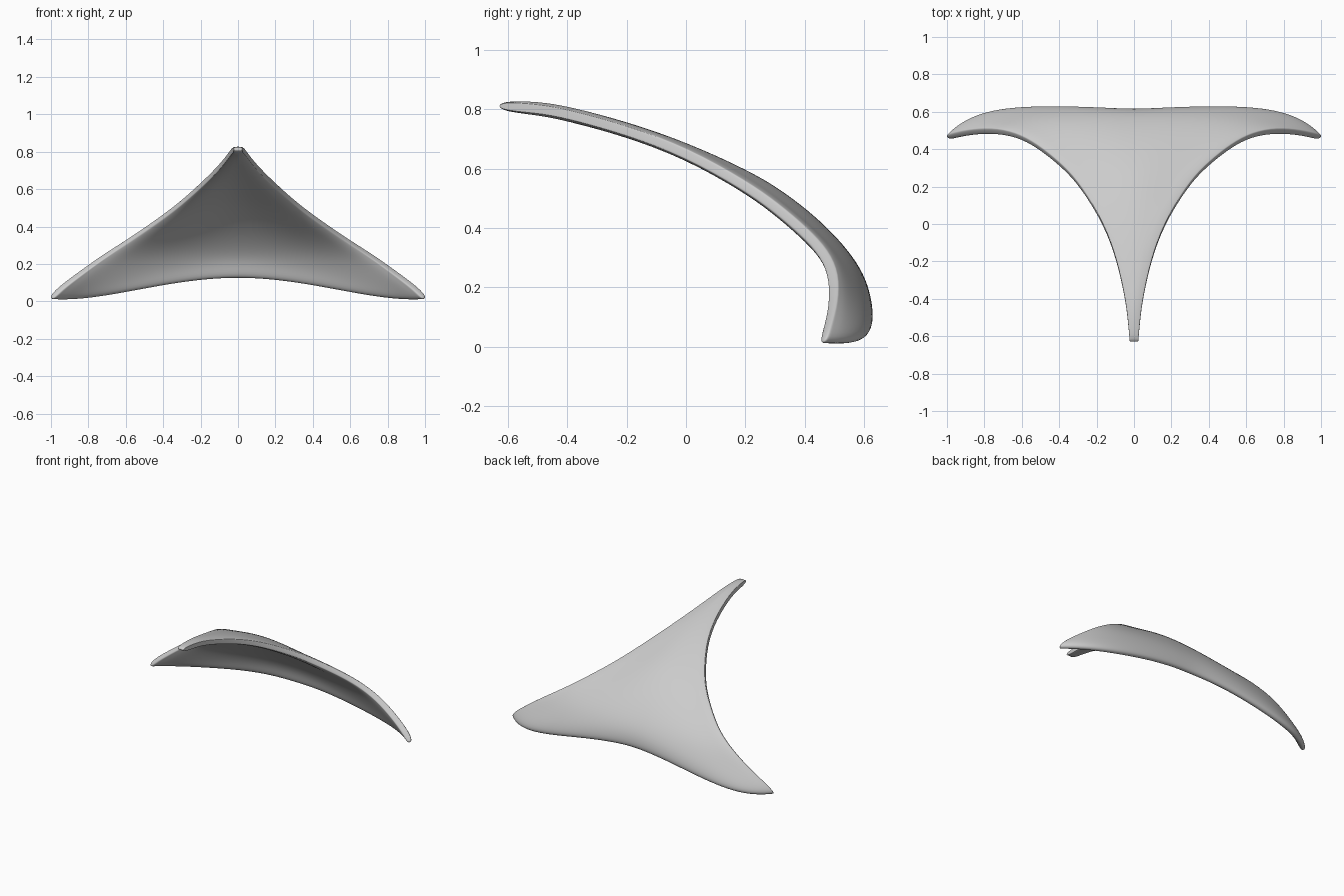
import bpy, bmesh, math

if "Cube" in bpy.data.objects:
    bpy.data.objects.remove(bpy.data.objects["Cube"])

# Front rim from the upper tip to the wing tip (x, y, z)
RIM = [(.022, -.635, .812), (.034, -.5, .803), (.047, -.4, .785), (.089, -.2, .73),
       (.16, 0, .656), (.284, .2, .543), (.374, .3, .472), (.495, .4, .387),
       (.605, .468, .314), (.73, .499, .235), (.86, .494, .14), (.96, .472, .065),
       (1.006, .457, .012)]
# Centre line from the upper tip to the back edge (y, z)
SPINE = [(-.635, .812), (-.5, .804), (-.4, .786), (-.2, .733), (0, .663), (.2, .572),
         (.3, .513), (.4, .438), (.48, .363), (.54, .292), (.574, .236), (.590, .185),
         (.596, .126)]
HALF = 10
THICKNESS = .05


def column(j):
    """Row parameter, packed closer towards the rim."""
    return math.sin(math.pi / 2 * j / HALF)


def shell_point(i, t):
    """Point on row i, t = -1..1 from the left rim to the right rim."""
    (rx, ry, rz), (sy, sz) = RIM[i], SPINE[i]
    k, a = i / (len(RIM) - 1), abs(t)
    y = sy + (ry - sy) * a ** (2 + 6 * k ** 3) + .020 * k ** 4 * math.sin(math.pi * a)
    z = sz + (rz - sz) * (3 * a * a - 2 * a ** 3) - .01 * k ** 8 * a ** 4 * (1 - a) * 8
    return rx * t, y, z


# Curved three-pointed shell
bm = bmesh.new()
rows, weights = [], []
for i in range(len(RIM)):
    row = []
    for j in range(-HALF, HALF + 1):
        t = column(j)
        row.append(bm.verts.new(shell_point(i, t)))
        rim_gap = RIM[i][0] * (1 - abs(t))
        w = min(1, .55 + .45 * math.sqrt(rim_gap / .05))
        w = min(w, .7) if i in (0, len(RIM) - 1) else w
        weights.append(max(w, .8) if i >= len(RIM) - 4 else w)
    rows.append(row)
for a, b in zip(rows, rows[1:]):
    for j in range(2 * HALF):
        bm.faces.new((a[j], a[j + 1], b[j + 1], b[j]))
bmesh.ops.recalc_face_normals(bm, faces=bm.faces)
mesh = bpy.data.meshes.new("curved_shell")
bm.to_mesh(mesh)
bm.free()
shell = bpy.data.objects.new("curved_shell", mesh)
bpy.context.collection.objects.link(shell)
for p in mesh.polygons:
    p.use_smooth = True

# Thickness, thinner at the edges, then a rounded rim
group = shell.vertex_groups.new(name="thickness")
for n, w in enumerate(weights):
    group.add([n], w, 'REPLACE')
solid = shell.modifiers.new("thickness", 'SOLIDIFY')
solid.thickness = THICKNESS
solid.offset = 0
solid.vertex_group = "thickness"
sub = shell.modifiers.new("rounding", 'SUBSURF')
sub.levels = sub.render_levels = 2
